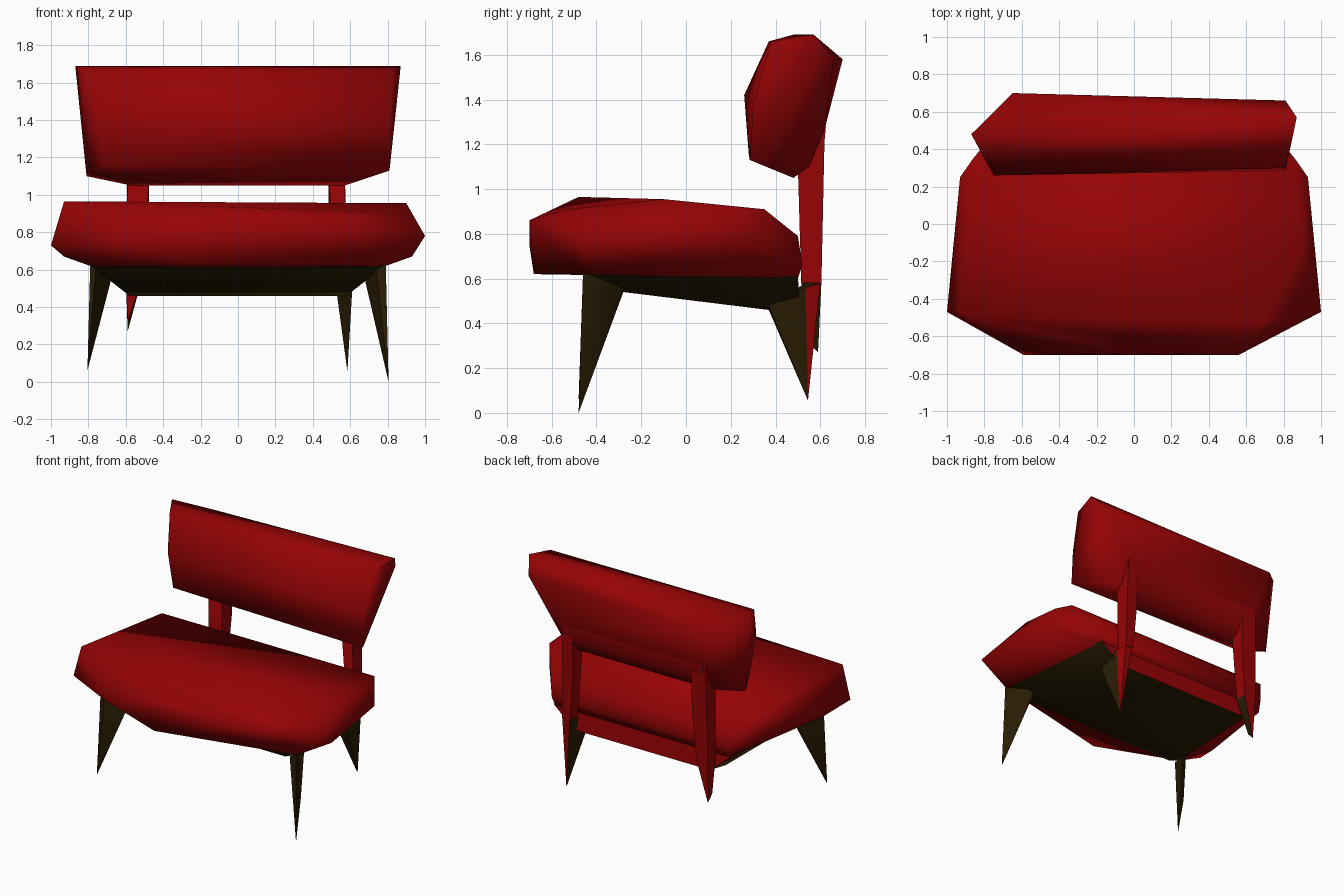
import bpy, bmesh, math

if "Cube" in bpy.data.objects:
    bpy.data.objects.remove(bpy.data.objects["Cube"])


def material(name, color):
    m = bpy.data.materials.new(name)
    m.diffuse_color = (*color, 1)
    m.use_nodes = True
    m.node_tree.nodes["Principled BSDF"].inputs["Base Color"].default_value = m.diffuse_color
    return m


RED = material("red upholstery", (0.305, 0.001, 0.0015))
WOOD = material("dark wood", (0.022, 0.012, 0.001))


def hull(name, points, mat, angle=60, second=None, rule=None):
    """Faceted solid around a few corner points, softly shaded."""
    bm = bmesh.new()
    for p in points:
        bm.verts.new(p)
    res = bmesh.ops.convex_hull(bm, input=bm.verts)
    loose = {v for v in res["geom_interior"] if isinstance(v, bmesh.types.BMVert)}
    bmesh.ops.delete(bm, geom=list(loose), context="VERTS")
    bmesh.ops.dissolve_limit(bm, angle_limit=math.radians(2),
                             verts=bm.verts, edges=bm.edges)
    bmesh.ops.recalc_face_normals(bm, faces=bm.faces)
    bm.normal_update()
    if rule:
        for f in bm.faces:
            f.material_index = int(rule(f.normal))
    me = bpy.data.meshes.new(name)
    bm.to_mesh(me)
    bm.free()
    me.materials.append(mat)
    if second:
        me.materials.append(second)
    ob = bpy.data.objects.new(name, me)
    bpy.context.collection.objects.link(ob)
    bpy.ops.object.select_all(action="DESELECT")
    ob.select_set(True)
    bpy.context.view_layer.objects.active = ob
    bpy.ops.object.shade_smooth_by_angle(angle=math.radians(angle))
    return ob


def both(*points):
    return [(s * x, y, z) for x, y, z in points for s in (-1, 1)]


# seat cushion: slanted front face, wide waist, rounded back
hull("seat", [
    (-0.93, -0.48, 0.965), (0.68, -0.53, 0.91), (0.90, -0.10, 0.955),
    (0.0, -0.69, 0.865), (0.56, -0.70, 0.86), (-0.59, -0.70, 0.75),
    (-1.0, -0.47, 0.73), (1.0, -0.47, 0.78), (-0.93, 0.25, 0.86), (0.93, 0.25, 0.90),
    (0.93, -0.25, 0.67), (-0.93, -0.25, 0.67), (-0.20, -0.68, 0.62),
] + both((0.86, 0.35, 0.91), (0.93, 0.25, 0.75),
         (0.79, -0.45, 0.62), (0.72, 0.50, 0.79), (0.72, 0.52, 0.66),
         (0.70, 0.50, 0.60)), RED)

# backrest: corner points of the left and right end, plus the lower back edge
left_end = [(-0.75, 0.26, 1.42), (-0.81, 0.37, 1.66), (-0.87, 0.48, 1.69),
            (-0.65, 0.70, 1.58), (-0.72, 0.28, 1.16), (-0.81, 0.47, 1.10)]
right_end = [(0.81, 0.30, 1.38), (0.83, 0.38, 1.66),
             (0.87, 0.57, 1.69), (0.81, 0.66, 1.58), (0.81, 0.285, 1.13)]
lower_back = both((0.58, 0.62, 1.27), (0.58, 0.55, 1.10), (0.57, 0.48, 1.05))
hull("backrest", left_end + right_end + lower_back, RED, 75)

# crossbar joining the back supports behind the backrest
hull("back_crossbar", both((0.57, 0.625, 1.28), (0.57, 0.615, 1.17),
                           (0.57, 0.55, 1.085), (0.57, 0.50, 1.06)), RED)

# back supports running down behind the seat
for label, s, x_in, x_out in (("left", -1, 0.475, 0.59), ("right", 1, 0.485, 0.57)):
    corners = [(s * x, y, z) for x in (x_in, x_out) for y, z in
               ((0.50, 1.10), (0.62, 1.27), (0.61, 0.92))]
    corners += [(s * x, y, 0.58) for x in (x_in + 0.03, x_out + 0.01) for y in (0.515, 0.605)]
    hull(f"{label}_back_support", corners, RED)

# left rear leg: red, with a wooden inner side
hull("left_rear_leg", [(-x, y, 0.58) for x in (0.505, 0.60) for y in (0.515, 0.605)]
     + [(-0.59, 0.54, 0.32), (-0.59, 0.59, 0.27)],
     RED, 60, WOOD, lambda n: n.x > 0.6)

# right rear leg: wooden, with a red back
hull("right_rear_leg", [
    (0.53, 0.37, 0.46), (0.61, 0.37, 0.48), (0.52, 0.535, 0.58), (0.52, 0.60, 0.58),
    (0.58, 0.60, 0.58), (0.61, 0.535, 0.56), (0.585, 0.545, 0.055)],
    WOOD, 60, RED, lambda n: n.y > 0.3)

# sloping wooden frame under the seat, red upholstery over its back
hull("seat_frame", both((0.79, -0.46, 0.625), (0.72, 0.50, 0.61),
                        (0.68, -0.28, 0.54), (0.66, 0.24, 0.535),
                        (0.58, 0.37, 0.46), (0.55, 0.51, 0.47),
                        (0.69, -0.44, 0.58)),
     WOOD, 60, RED, lambda n: n.y > 0.6)

# pointed front legs, thin blades set diagonally
for label, s, tip, t in (("left", -1, 0.06, 0.03), ("right", 1, 0.0, 0.05)):
    hull(f"{label}_front_leg", [
        (s * 0.79, -0.46, 0.63), (s * (0.79 - t), -0.46, 0.60),
        (s * 0.68, -0.28, 0.54), (s * (0.68 + t), -0.28, 0.56),
        (s * 0.78, -0.39, 0.27), (s * 0.805, -0.48, tip)], WOOD)
